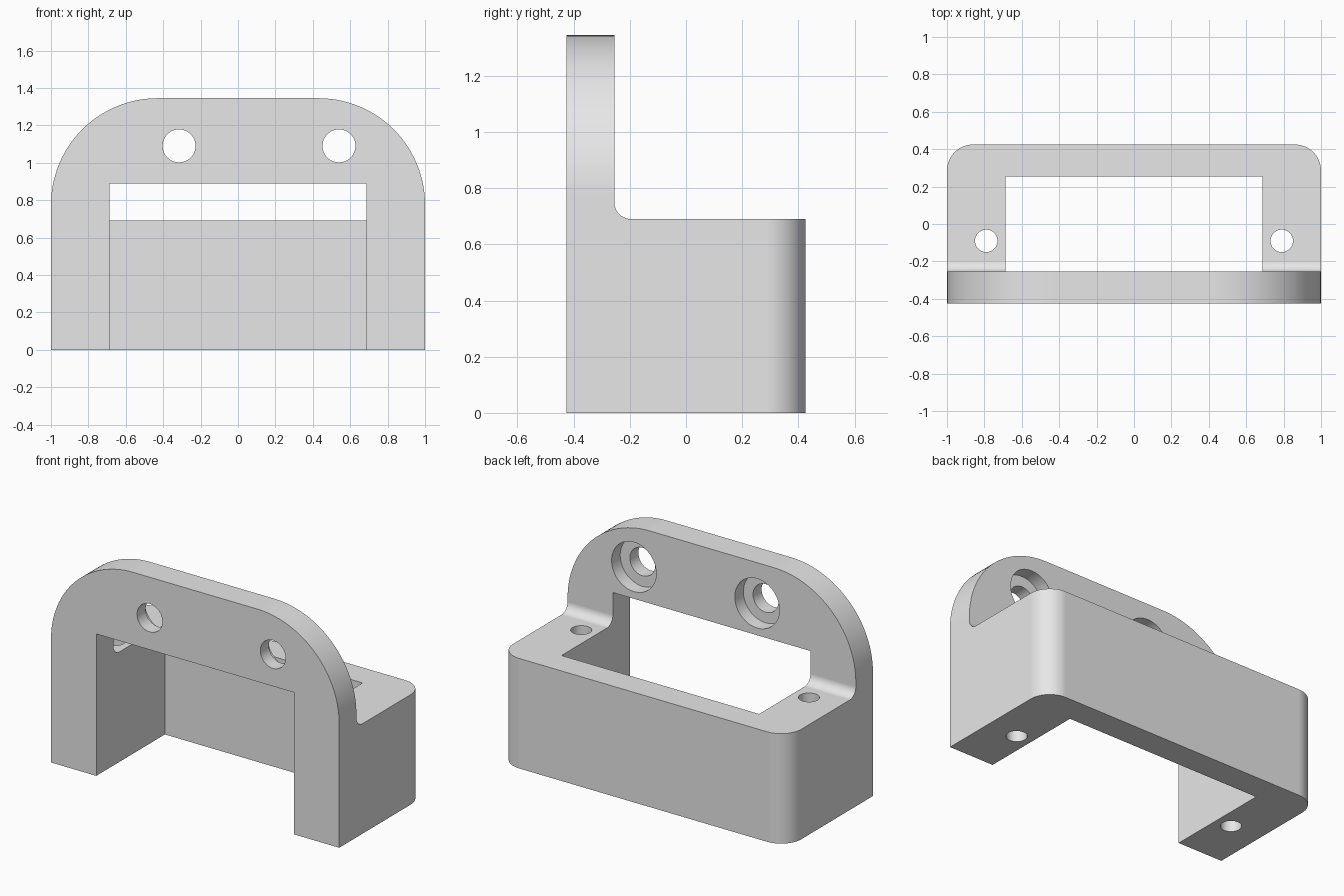
import bpy, bmesh, math
from mathutils import Matrix

cube = bpy.data.objects.get("Cube")
if cube:
    bpy.data.objects.remove(cube, do_unlink=True)

# Main dimensions
HALF_X, HALF_Y = 1.0, 0.425
PLATE_BACK, BASE_TOP, PLATE_TOP = -0.255, 0.69, 1.345
FILLET, ARCH_R, CORNER_R = 0.06, 0.57, 0.14

grey = bpy.data.materials.new("light grey")
grey.use_nodes = True
grey.diffuse_color = (0.8, 0.8, 0.8, 1)
grey.node_tree.nodes["Principled BSDF"].inputs["Base Color"].default_value = (0.8, 0.8, 0.8, 1)


def new_object(name, bm):
    bmesh.ops.recalc_face_normals(bm, faces=bm.faces[:])
    mesh = bpy.data.meshes.new(name)
    bm.to_mesh(mesh)
    bm.free()
    obj = bpy.data.objects.new(name, mesh)
    bpy.context.collection.objects.link(obj)
    return obj


def cylinder(radius, start, length, axis):
    """Cylinder cutter from a start point along +y or +z."""
    bm = bmesh.new()
    bmesh.ops.create_cone(bm, cap_ends=True, segments=48,
                          radius1=radius, radius2=radius, depth=length)
    bmesh.ops.translate(bm, verts=bm.verts[:], vec=(0, 0, length / 2))
    if axis == "y":
        bmesh.ops.rotate(bm, verts=bm.verts[:], matrix=Matrix.Rotation(-math.pi / 2, 3, "X"))
    bmesh.ops.translate(bm, verts=bm.verts[:], vec=start)
    return new_object("hole_cutter", bm)


def box(lo, hi):
    bm = bmesh.new()
    bmesh.ops.create_cube(bm, size=1)
    for v in bm.verts:
        v.co = [(a + b) / 2 + c * (b - a) for a, b, c in zip(lo, hi, v.co)]
    return new_object("opening_cutter", bm)


def cut(target, cutter):
    cutter.hide_render = True
    mod = target.modifiers.new("cut", "BOOLEAN")
    mod.operation, mod.solver, mod.object = "DIFFERENCE", "EXACT", cutter
    bpy.ops.object.modifier_apply(modifier=mod.name)
    bpy.data.objects.remove(cutter, do_unlink=True)


# Bracket body: L-shaped side profile with an inner fillet, extruded across x
profile = [(-HALF_Y, 0), (HALF_Y, 0), (HALF_Y, BASE_TOP)]
for i in range(11):
    a = math.pi / 2 * i / 10
    profile.append((PLATE_BACK + FILLET * (1 - math.sin(a)),
                    BASE_TOP + FILLET * (1 - math.cos(a))))
profile += [(PLATE_BACK, PLATE_TOP), (-HALF_Y, PLATE_TOP)]

bm = bmesh.new()
side = bm.faces.new([bm.verts.new((-HALF_X, y, z)) for y, z in profile])
ext = bmesh.ops.extrude_face_region(bm, geom=[side], use_keep_orig=True)
bmesh.ops.translate(bm, vec=(2 * HALF_X, 0, 0),
                    verts=[g for g in ext["geom"] if isinstance(g, bmesh.types.BMVert)])
bmesh.ops.recalc_face_normals(bm, faces=bm.faces[:])


def round_edges(test, radius, segments):
    edges = [e for e in bm.edges if all(test(v.co) for v in e.verts)
             and abs(e.verts[0].co.x - e.verts[1].co.x) < 1e-4]
    bmesh.ops.bevel(bm, geom=edges, offset=radius, offset_type="OFFSET", segments=segments,
                    profile=0.5, affect="EDGES", clamp_overlap=False)


# Arched plate shoulders, then rounded rear corners of the base
round_edges(lambda c: c.z > PLATE_TOP - 1e-4, ARCH_R, 28)
round_edges(lambda c: c.y > HALF_Y - 1e-4, CORNER_R, 14)

bracket = new_object("bracket", bm)
bpy.ops.object.select_all(action="DESELECT")
bpy.context.view_layer.objects.active = bracket
bracket.select_set(True)

# Central opening, open to the front and below
cut(bracket, box((-0.686, -1, -1), (0.686, 0.255, 0.89)))

# Counterbored screw holes through the plate
for x in (-0.315, 0.54):
    cut(bracket, cylinder(0.088, (x, -1, 1.09), 1.5, "y"))
    cut(bracket, cylinder(0.155, (x, -0.34, 1.09), 1, "y"))

# Vertical screw holes through the side arms
for x in (-0.79, 0.79):
    cut(bracket, cylinder(0.06, (x, -0.09, -0.5), 2, "z"))

# Material and shading
bracket.data.materials.clear()
bracket.data.materials.append(grey)
for p in bracket.data.polygons:
    p.material_index = 0
bpy.ops.object.shade_smooth_by_angle(angle=math.radians(30))
weighted = bracket.modifiers.new("weighted_normals", "WEIGHTED_NORMAL")
weighted.keep_sharp = True
